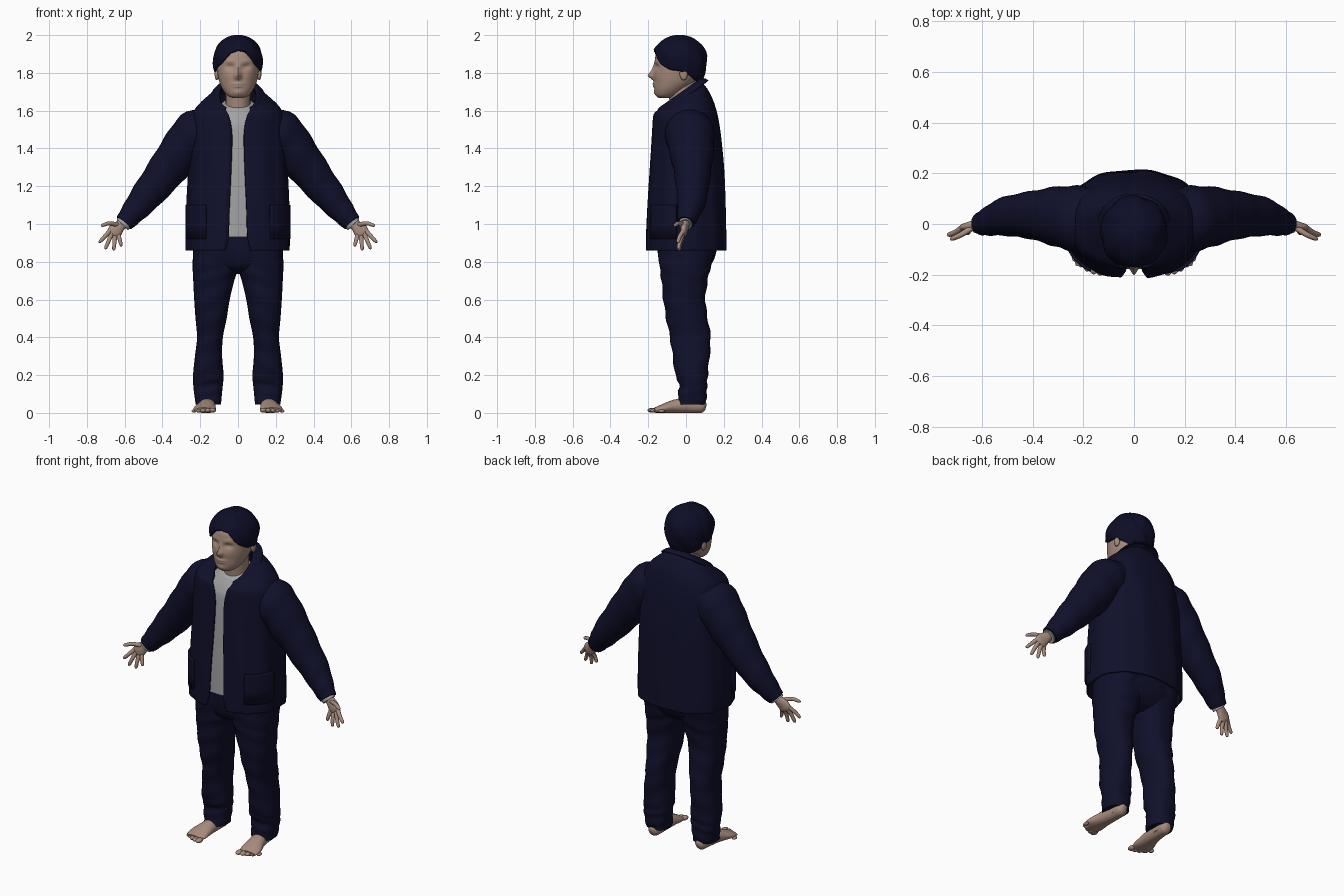
import bpy, bmesh
from math import sin, cos, pi, asin, acos, exp, sqrt
from mathutils import Vector, Matrix

old = bpy.data.objects.get("Cube")
if old:
    bpy.data.objects.remove(old)


def material(name, rgb):
    m = bpy.data.materials.new(name)
    m.use_nodes = True
    m.diffuse_color = (*rgb, 1)
    bsdf = m.node_tree.nodes["Principled BSDF"]
    bsdf.inputs["Base Color"].default_value = (*rgb, 1)
    bsdf.inputs["Roughness"].default_value = 0.9
    return m


NAVY = material("navy cloth", (0.005, 0.005, 0.024))
HAIR = material("dark hair", (0.004, 0.004, 0.02))
SKIN = material("skin", (0.39, 0.26, 0.205))
SHIRT = material("grey shirt", (0.36, 0.36, 0.36))


def finish(name, bm, mat, mirror=False, thick=0):
    bmesh.ops.recalc_face_normals(bm, faces=bm.faces)
    me = bpy.data.meshes.new(name)
    bm.to_mesh(me)
    bm.free()
    me.materials.append(mat)
    ob = bpy.data.objects.new(name, me)
    bpy.context.collection.objects.link(ob)
    bpy.ops.object.select_all(action="DESELECT")
    ob.select_set(True)
    bpy.context.view_layer.objects.active = ob
    bpy.ops.object.shade_smooth_by_angle(angle=1.0)
    if thick:
        mod = ob.modifiers.new("thickness", "SOLIDIFY")
        mod.thickness, mod.offset = thick, 0
    if mirror:
        mod = ob.modifiers.new("mirror", "MIRROR")
        mod.use_clip = mod.use_mirror_merge = False
    return ob


def skin_rings(rings, closed=True, caps=True):
    """Bridge rings of points into a surface."""
    bm = bmesh.new()
    vs = [[bm.verts.new(p) for p in r] for r in rings]
    n = len(vs[0])
    for a, b in zip(vs, vs[1:]):
        for i in range(n if closed else n - 1):
            j = (i + 1) % n
            bm.faces.new((a[i], a[j], b[j], b[i]))
    if closed and caps:
        bm.faces.new(vs[0])
        bm.faces.new(vs[-1])
    return bm


def smooth_rows(rows, steps):
    """Catmull-Rom interpolation of number rows."""
    out = []
    for i in range(len(rows) - 1):
        a, b, c, d = (rows[min(max(k, 0), len(rows) - 1)] for k in range(i - 1, i + 3))
        for s in range(steps):
            t = s / steps
            out.append([q + t / 2 * (r - p + t * (2 * p - 5 * q + 4 * r - u + t * (3 * (q - r) + u - p)))
                        for p, q, r, u in zip(a, b, c, d)])
    return out + [list(rows[-1])]


def ring(row, n, power=0.85, span=None):
    """Rounded outline: z, x low, x high, front y, back y, tilt, front gap."""
    z, x0, x1, yf, yb, tilt, gap = (list(row) + [0, 0])[:7]
    rx, ry, cx, cy = (x1 - x0) / 2, (yb - yf) / 2, (x0 + x1) / 2, (yf + yb) / 2
    t0 = asin(min(1, max(gap, 0) / rx) ** (1 / power))
    a, b = span or (t0, 2 * pi - t0)
    pts = []
    for i in range(n):
        t = a + (b - a) * i / (n - 1 if gap or span else n)
        s, c = sin(t), cos(t)
        y = cy - ry * (abs(c) ** power) * (1 if c > 0 else -1)
        x = cx + rx * (abs(s) ** power) * (1 if s > 0 else -1)
        pts.append(Vector((x, y, z + tilt * y)))
    return pts


def tube(name, rows, axis, mat, steps=4, n=20, wobble=0, mirror=True):
    """Limb through x, y, z, radius along axis, radius across."""
    rows = smooth_rows(rows, steps)
    ctr = [Vector(r[:3]) for r in rows]
    rings = []
    for i, r in enumerate(rows):
        t = (ctr[min(i + 1, len(ctr) - 1)] - ctr[max(i - 1, 0)]).normalized()
        u = (axis - t * axis.dot(t)).normalized()
        v = t.cross(u)
        rings.append([])
        for k in range(n):
            a = 2 * pi * k / n
            f = 1 + wobble * sin(i * 1.3 + 2 * sin(a))
            p = ctr[i] + u * r[3] * f * cos(a) + v * r[4] * f * sin(a)
            p.z = max(p.z, 0)
            rings[-1].append(p)
    return finish(name, skin_rings(rings), mat, mirror)


def ball(name, center, size, mat):
    bm = bmesh.new()
    m = Matrix.Translation(center) @ Matrix.Diagonal((*size, 1))
    bmesh.ops.create_uvsphere(bm, u_segments=16, v_segments=10, radius=1, matrix=m)
    return finish(name, bm, mat, True)


def sym(z, rx, yf, yb, tilt=0, gap=0):
    return (z, -rx, rx, yf, yb, tilt, gap)


X, Y = Vector((1, 0, 0)), Vector((0, 1, 0))

# Jacket body, open at the front
jacket = [sym(0.86, .268, -.208, .208, 0, .066), sym(0.93, .27, -.207, .207, 0, .05),
          sym(1.1, .265, -.2, .204, 0, .044), sym(1.3, .255, -.188, .197, 0, .035),
          sym(1.48, .25, -.176, .178, .03, .031), sym(1.59, .232, -.17, .152, .15, .045),
          sym(1.66, .165, -.163, .11, .45, .058), sym(1.70, .1, -.152, .07, .7, .066)]
rings = [ring(r, 72) for r in smooth_rows(jacket, 5)]
for r in rings:
    for i, p in enumerate(r):       # soft hanging folds
        w = 0.004 * sin(i * 0.9 + 3 * p.z) * max(0, min(1, (1.6 - p.z) * 4))
        p.x *= 1 + w * 3
        p.y *= 1 + w * 3
finish("jacket_body", skin_rings(rings, False), NAVY, thick=.012)

# Turned-down collar
collar = [sym(1.702, .098, -.15, .068, .7, .064), sym(1.712, .105, -.158, .078, .7, .064),
          sym(1.695, .125, -.172, .098, .74, .068), sym(1.672, .145, -.182, .116, .74, .078)]
finish("collar", skin_rings([ring(r, 48) for r in smooth_rows(collar, 3)], False), NAVY, thick=.008)

# Hip pockets
pocket = [sym(z, .276, -.216, .212) for z in (.92, 1.0, 1.09, 1.1)]
finish("hip_pocket", skin_rings([ring(r, 14, span=(.6, 1.4)) for r in pocket], False), NAVY, True, .012)

# Sleeves
tube("sleeve", [(.15, .02, 1.53, .115, .09), (.215, .02, 1.485, .13, .125), (.3, .03, 1.385, .118, .115),
                (.4, .035, 1.255, .095, .098), (.5, .03, 1.13, .078, .08), (.57, .01, 1.045, .057, .06),
                (.603, .0, 1.005, .045, .05)], Y, NAVY, 5, 28, .025)
tube("shirt_cuff", [(.59, 0, 1.02, .036, .042), (.612, -.002, .996, .035, .041)], Y, SHIRT)

# Hands
tube("palm", [(.59, 0, 1.02, .022, .027), (.62, -.003, .995, .021, .029), (.645, -.01, .97, .019, .038),
              (.66, -.013, .95, .016, .036), (.668, -.015, .938, .009, .024)], Y, SKIN)
fingers = {"index_finger": ((.678, -.015, .963), (.735, -.045, .902)),
           "middle_finger": ((.668, -.015, .95), (.703, -.042, .867)),
           "ring_finger": ((.65, -.012, .945), (.658, -.038, .86)),
           "little_finger": ((.635, -.01, .95), (.617, -.03, .882)),
           "thumb": ((.635, -.012, .995), (.725, -.062, .993))}
for name, (a, b) in fingers.items():
    a, b = Vector(a), Vector(b)
    mid = a.lerp(b, .5) + Vector((0, -.004, .01 if name == "thumb" else 0))
    tube(name, [(*a, .012, .013), (*mid, .011, .011), (*a.lerp(b, .9), .009, .009), (*b, .003, .003)],
         Y, SKIN, 3, 10)

# Shirt
shirt = [sym(.93, .22, -.178, .165), sym(1.2, .215, -.17, .165), sym(1.48, .2, -.155, .14),
         sym(1.58, .15, -.137, .11, .2), sym(1.645, .078, -.1, .06, .35)]
finish("shirt", skin_rings([ring(r, 48) for r in smooth_rows(shirt, 5)]), SHIRT)

# Trousers
hips = [sym(.735, .08, -.06, .06), sym(.77, .2, -.125, .12), sym(.85, .238, -.15, .16), sym(1.0, .23, -.155, .16)]
finish("trouser_hips", skin_rings([ring(r, 40) for r in smooth_rows(hips, 4)]), NAVY)
leg = [(.045, .09, .224, -.045, .103), (.1, .085, .232, -.042, .11), (.15, .08, .237, -.036, .112),
       (.2, .076, .238, -.056, .115), (.3, .084, .228, -.07, .125), (.4, .08, .217, -.085, .13),
       (.5, .06, .225, -.105, .115), (.6, .044, .232, -.12, .102), (.7, .02, .237, -.13, .115),
       (.77, .0, .24, -.14, .13), (.88, .0, .238, -.148, .158)]
rings = [ring(r, 36) for r in smooth_rows(leg, 5)]
for k, r in enumerate(rings):
    for i, p in enumerate(r):
        p.y += .003 * sin(k * 1.1 + p.x * 25)
finish("trouser_leg", skin_rings(rings), NAVY, True)

# Feet
tube("foot", [(.155, .105, .03, .015, .018), (.156, .085, .034, .034, .034), (.158, .02, .04, .04, .042),
              (.166, -.06, .034, .048, .036), (.176, -.125, .022, .06, .023), (.178, -.165, .014, .052, .014)],
     X, SKIN, 4, 24)
tube("ankle", [(.156, .04, .02, .036, .045), (.156, .035, .14, .04, .045)], X, SKIN)
for i in range(5):
    ball("toe_%d" % (i + 1), (.134 + .025 * i, -.178 + .005 * i * i * .6, .014 - .001 * i),
         (.018 - .0015 * i, .026 - .002 * i, .013 - .001 * i), SKIN)

# Neck and head, with nose, eye sockets, lips and cheeks pushed into shape
tube("neck", [(0, .0, 1.55, .075, .085), (0, -.012, 1.64, .066, .074), (0, -.025, 1.77, .07, .08)],
     X, SKIN, mirror=False)
head = [sym(1.668, .03, -.145, -.07), sym(1.68, .056, -.158, -.045), sym(1.71, .08, -.166, .0),
        sym(1.75, .098, -.168, .045), sym(1.80, .109, -.168, .07), sym(1.86, .114, -.165, .08),
        sym(1.91, .11, -.155, .08), sym(1.955, .08, -.115, .05), sym(1.975, .03, -.06, .01)]
features = [(0, 1.785, .016, .02, -.03), (0, 1.815, .012, .03, -.012), (.042, 1.832, .022, .014, .013),
            (.045, 1.862, .03, .012, -.004), (0, 1.742, .028, .007, -.009), (0, 1.728, .024, .006, -.007),
            (0, 1.695, .025, .015, -.006), (.055, 1.785, .025, .025, -.004)]
rings = [ring(r, 80, .95) for r in smooth_rows(head, 9)]
for r in rings:
    for p in r:
        if p.y < -.08:
            p.y += sum(d * exp(-((abs(p.x) - x) / sx) ** 2 - ((p.z - z) / sz) ** 2)
                       for x, z, sx, sz, d in features)
finish("head", skin_rings(rings), SKIN)
ball("ear", (.112, -.012, 1.795), (.012, .022, .034), SKIN)

# Hair cap, running from the crown to a hairline that varies round the head
hairline = [(0, 1.92), (.35, 1.908), (.8, 1.845), (1.2, 1.822), (1.57, 1.812), (1.9, 1.79), (2.4, 1.76), (3.15, 1.748)]


def hair_edge(a):
    for (a0, z0), (a1, z1) in zip(hairline, hairline[1:]):
        if a <= a1:
            return z0 + (z1 - z0) * (a - a0) / (a1 - a0)


rings = []
for k in range(1, 21):
    r = []
    for i in range(72):
        a = 2 * pi * i / 72
        low = acos(max(-1, (hair_edge(min(a, 2 * pi - a)) - 1.872) / .122))
        c, s = cos(low * k / 20), sin(low * k / 20)
        f = s if c > 0 else sqrt(1 - .45 * c * c)
        f *= 1 + .025 * s * sin(6 * a + 5 * c) + .012 * s * sin(11 * a)
        r.append((.124 * f * sin(a), -.034 - .139 * f * cos(a), 1.872 + .122 * c + .004 * s * sin(4 * a)))
    rings.append(r)
bm = skin_rings(rings, True, False)
bm.verts.ensure_lookup_table()
bm.faces.new(bm.verts[:72])
finish("hair", bm, HAIR, thick=.014)
